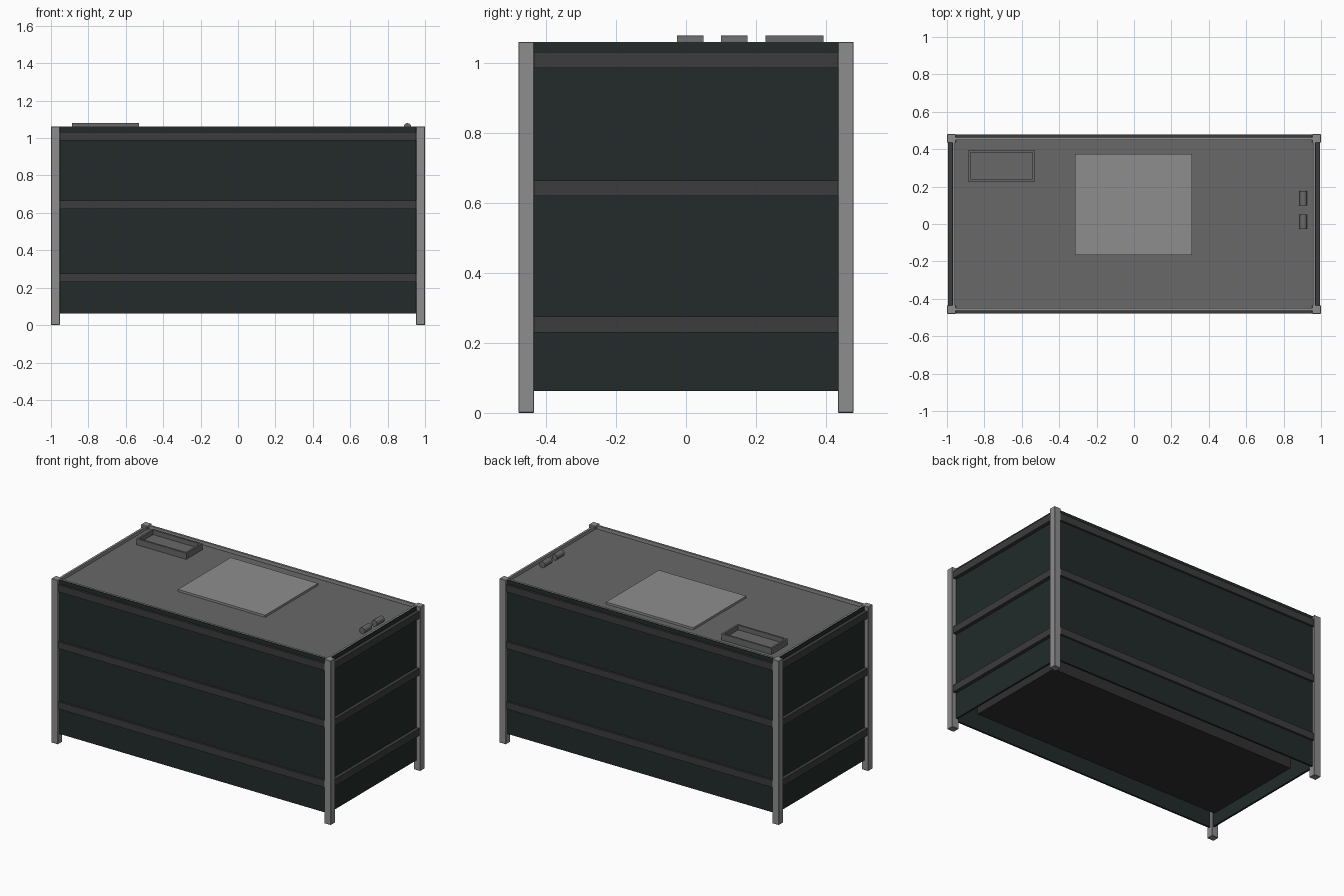
import bpy, math

if "Cube" in bpy.data.objects:
    bpy.data.objects.remove(bpy.data.objects["Cube"])


def mat(name, r, g, b):
    m = bpy.data.materials.new(name)
    m.diffuse_color = (r, g, b, 1)
    m.use_nodes = True
    m.node_tree.nodes["Principled BSDF"].inputs["Base Color"].default_value = m.diffuse_color
    return m


STEEL = mat("steel", 0.27, 0.27, 0.27)
RAIL = mat("dark_rail", 0.045, 0.045, 0.045)
PANEL = mat("dark_green_panel", 0.016, 0.024, 0.023)
TOP = mat("worktop_grey", 0.14, 0.14, 0.14)
CORE = mat("core_black", 0.03, 0.03, 0.03)


def box(name, x, y, z, m, bevel=0):
    """Box from (min, max) ranges."""
    bpy.ops.mesh.primitive_cube_add(size=1)
    o = bpy.context.object
    o.name = name
    for v in o.data.vertices:
        v.co = [r[0] + (c + 0.5) * (r[1] - r[0]) for c, r in zip(v.co, (x, y, z))]
    o.data.materials.append(m)
    if bevel:
        b = o.modifiers.new("bevel", 'BEVEL')
        b.width = bevel
        b.segments = 1
    return o


def span(s, a, b):
    return tuple(sorted((s * a, s * b)))


# Corner posts
for sx in (-1, 1):
    for sy in (-1, 1):
        box("corner_post", span(sx, 0.953, 1), span(sy, 0.435, 0.48), (0, 1.062), STEEL, 0.002)

# Wall panels, top trim and horizontal rails on all four sides
RAILS = [(0.23, 0.276), (0.62, 0.665), (0.987, 1.033)]
for s, a, b in ((-1, "front", "left"), (1, "back", "right")):
    box(a + "_panel", (-0.955, 0.955), span(s, 0.453, 0.465), (0.063, 1.06), PANEL)
    box(b + "_panel", span(s, 0.96, 0.972), (-0.437, 0.437), (0.063, 1.06), PANEL)
    box(a + "_trim", (-0.955, 0.955), span(s, 0.45, 0.462), (1.02, 1.061), STEEL)
    box(b + "_trim", span(s, 0.957, 0.969), (-0.437, 0.437), (1.02, 1.061), STEEL)
    for z in RAILS:
        box(a + "_rail", (-0.955, 0.955), span(s, 0.46, 0.478), z, RAIL)
        box(b + "_rail", span(s, 0.967, 0.995), (-0.437, 0.437), z, RAIL)

# Inner core and worktop
box("inner_core", (-0.89, 0.89), (-0.34, 0.34), (0.08, 1.02), CORE)
box("worktop", (-0.962, 0.962), (-0.455, 0.455), (1.0, 1.04), TOP)
box("work_mat", (-0.315, 0.31), (-0.165, 0.375), (1.035, 1.054), STEEL)

# Small tray: base and four walls
x0, x1, y0, y1, w = -0.887, -0.53, 0.228, 0.393, 0.012
box("tray_base", (x0, x1), (y0, y1), (1.035, 1.05), TOP)
for y in ((y0, y0 + w), (y1 - w, y1)):
    box("tray_long_wall", (x0, x1), y, (1.035, 1.08), TOP)
for x in ((x0, x0 + w), (x1 - w, x1)):
    box("tray_short_wall", x, (y0 + w, y1 - w), (1.035, 1.08), TOP)

# Two small rollers lying on the worktop
for y in (0.012, 0.138):
    bpy.ops.mesh.primitive_cylinder_add(vertices=16, radius=0.02, depth=0.076,
                                        location=(0.906, y, 1.06),
                                        rotation=(math.pi / 2, 0, 0))
    o = bpy.context.object
    o.name = "roller"
    o.data.materials.append(TOP)
    bpy.ops.object.shade_smooth_by_angle()
